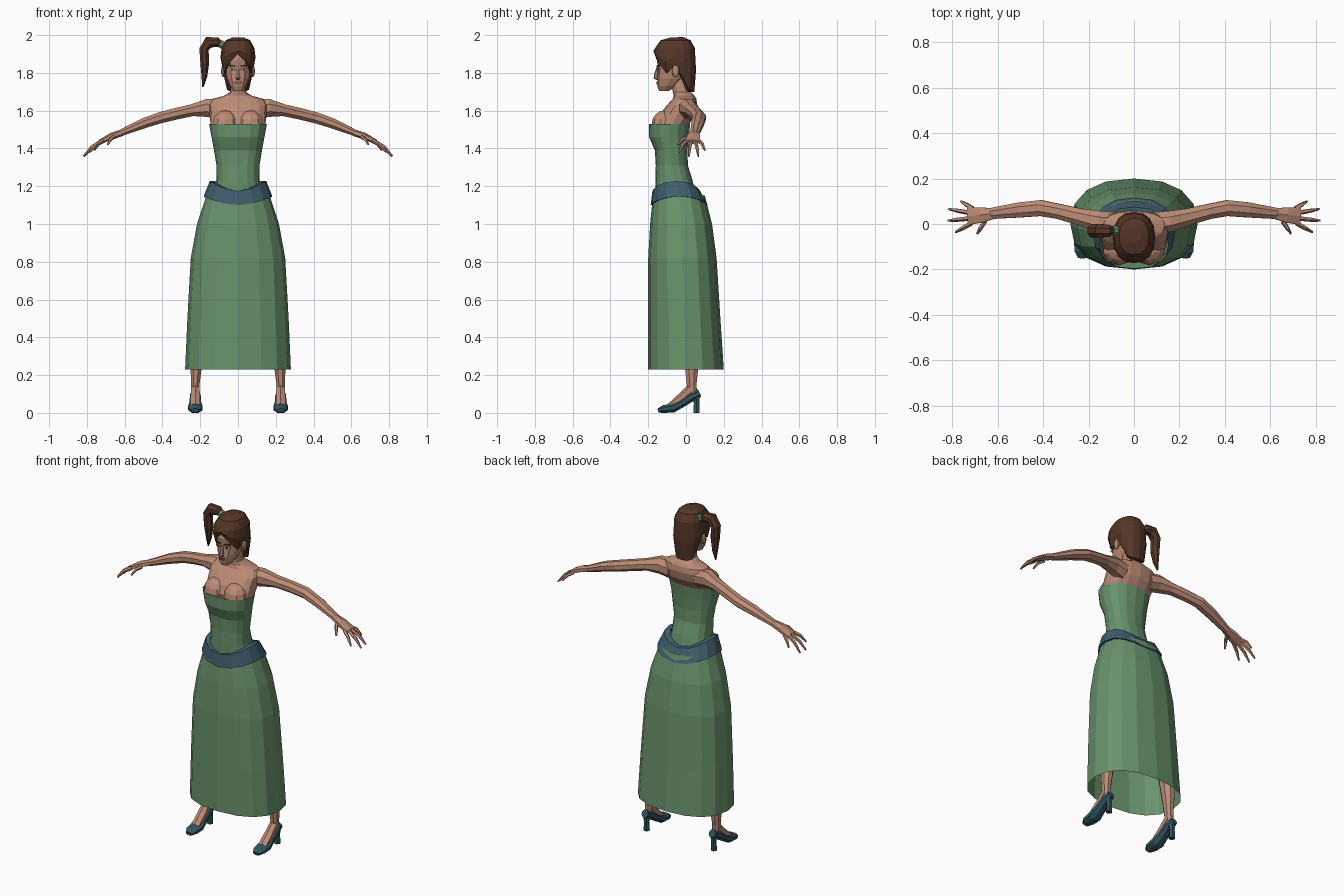
import bpy, bmesh, math
from mathutils import Vector, Matrix

cube = bpy.data.objects.get("Cube")
if cube:
    bpy.data.objects.remove(cube)


def material(name, rgb):
    m = bpy.data.materials.new(name)
    m.use_nodes = True
    m.diffuse_color = (*rgb, 1)
    m.node_tree.nodes["Principled BSDF"].inputs["Base Color"].default_value = (*rgb, 1)
    return m


SKIN = material("skin", (.5, .26, .18))
GREEN = material("dress_green", (.14, .29, .15))
BELT = material("belt_blue", (.05, .11, .15))
HAIR = material("hair_brown", (.09, .037, .02))
SHOE = material("shoe_teal", (.03, .095, .12))
WHITE = material("eye_white", (.6, .55, .5))
DARK = material("eye_dark", (.03, .02, .015))
LIPS = material("lip_rose", (.28, .09, .07))


def finish(name, bm, mat):
    bmesh.ops.recalc_face_normals(bm, faces=bm.faces[:])
    me = bpy.data.meshes.new(name)
    bm.to_mesh(me)
    bm.free()
    me.materials.append(mat)
    ob = bpy.data.objects.new(name, me)
    bpy.context.collection.objects.link(ob)
    return ob


def loft(name, rings, mat, caps=(True, True), closed=False):
    """Skin a surface over a list of equal point rings."""
    bm = bmesh.new()
    vs = [[bm.verts.new(p) for p in r] for r in rings]
    n = len(vs[0])
    pairs = list(zip(vs, vs[1:])) + ([(vs[-1], vs[0])] if closed else [])
    for a, b in pairs:
        for i in range(n):
            j = (i + 1) % n
            bm.faces.new((a[i], a[j], b[j], b[i]))
    for cap, r in zip(caps, (vs[0], vs[-1])):
        if cap and not closed:
            bm.faces.new(r)
    return finish(name, bm, mat)


def spow(v, p):
    return math.copysign(abs(v) ** p, v)


def ring(z, rx, front, back, n=16, p=.85):
    """Rounded horizontal ring starting at the front; z may be a rule of the angle."""
    pts = []
    for i in range(n):
        a = math.tau * i / n
        y = (front + back) / 2 - (back - front) / 2 * spow(math.cos(a), p)
        pts.append((rx * spow(math.sin(a), p), y, z(a) if callable(z) else z))
    return pts


def tube(name, pts, mat, n=6, wide=(0, 1, 0), side=1):
    """Tube through (x, y, z, half width, half height) points."""
    cs = [Vector((p[0] * side, p[1], p[2])) for p in pts]
    w = Vector(wide)
    rings = []
    for k, p in enumerate(pts):
        t = cs[min(k + 1, len(cs) - 1)] - cs[max(k - 1, 0)]
        u = (w - t * (w.dot(t) / t.length_squared)).normalized()
        v = t.cross(u).normalized()
        rings.append([cs[k] + u * p[3] * math.cos(a) + v * p[4] * math.sin(a)
                      for a in (math.tau * (i + .5) / n for i in range(n))])
    return loft(name, rings, mat)


def plate(name, loc, size, mat, turn=0, tilt=0):
    bm = bmesh.new()
    m = (Matrix.Translation(loc) @ Matrix.Rotation(turn, 4, "Z")
         @ Matrix.Rotation(tilt, 4, "Y") @ Matrix.Diagonal((*size, 1)))
    bmesh.ops.create_cube(bm, size=1, matrix=m)
    return finish(name, bm, mat)


def ball(name, loc, size, mat):
    bm = bmesh.new()
    bmesh.ops.create_uvsphere(bm, u_segments=10, v_segments=8, radius=1,
                              matrix=Matrix.Translation(loc) @ Matrix.Diagonal((*size, 1)))
    return finish(name, bm, mat)


# Dress: open skirt, belt band and bodice
loft("skirt", [ring(*r) for r in (
    (.23, .28, -.2, .2), (.5, .268, -.2, .182), (.82, .25, -.2, .162),
    (1.0, .217, -.19, .138), (1.15, .168, -.175, .1))], GREEN, (False, False))


def belt_top(a):
    return 1.175 + .052 * abs(math.sin(a)) ** 1.5


def belt_bottom(a):
    return 1.1 + .045 * abs(math.sin(a)) ** 1.5


loft("belt", [ring(belt_bottom, .15, -.16, .085), ring(belt_bottom, .182, -.187, .116),
              ring(belt_top, .15, -.178, .075), ring(belt_top, .12, -.15, .045)],
     BELT, closed=True)
loft("bodice", [ring(*r) for r in (
    (1.12, .14, -.16, .06), (1.23, .115, -.162, .035), (1.31, .114, -.16, .01),
    (1.39, .127, -.165, .008), (1.46, .14, -.195, .014), (1.53, .153, -.197, .022))],
    GREEN, (False, False))

# Upper body and neck
loft("torso", [ring(*r) for r in (
    (1.49, .13, -.15, .01), (1.53, .146, -.16, .018), (1.58, .15, -.14, .05),
    (1.63, .155, -.1, .06), (1.662, .135, -.07, .055), (1.68, .07, -.066, .045),
    (1.7, .042, -.07, .022), (1.77, .04, -.08, .01))], SKIN)

# Head
loft("head", [ring(*r, n=12, p=.85) for r in (
    (1.705, .024, -.143, -.09), (1.73, .043, -.152, -.05), (1.77, .06, -.152, -.01),
    (1.82, .07, -.148, .02), (1.87, .075, -.155, .03), (1.93, .07, -.135, .03),
    (1.965, .04, -.1, 0))], SKIN)
tube("nose", [(0, -.146, 1.84, .007, .006), (0, -.158, 1.795, .01, .01),
              (0, -.16, 1.775, .014, .012), (0, -.15, 1.765, .008, .006)],
     SKIN, 6, (1, 0, 0))
plate("upper_lip", (0, -.153, 1.75), (.036, .008, .007), LIPS)
plate("lower_lip", (0, -.153, 1.742), (.026, .008, .007), LIPS)

# Hair cap with a hem that rises over the face and ears and falls at the nape
HEM = (1.9, 1.87, 1.84, 1.8, 1.835, 1.775, 1.71, 1.7, 1.7)


def hem(a):
    k = round(a / math.tau * 16)
    return HEM[min(k, 16 - k)]


def hair_mid(a):
    return (hem(a) + 1.93) / 2


loft("hair", [ring(1.988, .03, -.08, -.01), ring(1.972, .065, -.135, .025),
              ring(1.93, .087, -.165, .047), ring(hair_mid, .093, -.172, .053),
              ring(hem, .078, -.163, .044), ring(hem, .06, -.14, .02)],
     HAIR, (True, False))
# Side ponytail and its tie
tube("ponytail", [(-.085, -.03, 1.95, .015, .015), (-.11, -.03, 1.963, .028, .027),
                  (-.155, -.03, 1.962, .033, .034), (-.18, -.03, 1.925, .033, .027),
                  (-.176, -.03, 1.85, .03, .025), (-.178, -.025, 1.78, .02, .016),
                  (-.186, -.02, 1.725, .004, .004)], HAIR, 8)
tube("hair_tie", [(-.075, -.03, 1.945, .022, .022), (-.095, -.03, 1.955, .022, .022)], GREEN, 8)

for s, label in ((1, "left"), (-1, "right")):
    # Face details
    plate(label + "_eye", (s * .032, -.144, 1.818), (.03, .008, .012), WHITE, s * .3)
    plate(label + "_iris", (s * .031, -.146, 1.818), (.011, .008, .012), DARK, s * .3)
    plate(label + "_eyebrow", (s * .034, -.147, 1.838), (.038, .008, .006), HAIR, s * .3, s * -.15)
    ball(label + "_ear", (s * .078, -.055, 1.81), (.012, .02, .032), SKIN)
    ball(label + "_breast", (s * .066, -.112, 1.527), (.072, .07, .075), SKIN)

    # Arm, palm and fingers
    tube(label + "_arm", [
        (.09, .005, 1.605, .05, .055), (.16, .012, 1.615, .05, .052),
        (.24, .032, 1.603, .04, .034), (.33, .055, 1.583, .036, .033),
        (.41, .07, 1.563, .038, .032), (.5, .062, 1.533, .036, .029),
        (.63, .046, 1.478, .026, .018)], SKIN, 8, side=s)
    tube(label + "_palm", [
        (.62, .046, 1.482, .027, .018), (.67, .04, 1.465, .038, .018),
        (.73, .035, 1.435, .045, .012)], SKIN, 6, side=s)
    for finger, root, tip in (
            ("little", (.71, .068, 1.44), (.762, .1, 1.39)),
            ("ring", (.725, .05, 1.437), (.815, .066, 1.358)),
            ("middle", (.725, .025, 1.437), (.818, .015, 1.358)),
            ("index", (.715, .003, 1.44), (.785, -.036, 1.38)),
            ("thumb", (.655, .012, 1.46), (.69, -.042, 1.42))):
        a, b = Vector(root), Vector(tip)
        mid = a.lerp(b, .55) + Vector((0, 0, .012))
        tube(f"{label}_{finger}_finger", [(*a, .011, .011), (*mid, .01, .01), (*b, .005, .005)],
             SKIN, 5, (0, 1, 0) if finger != "thumb" else (1, 0, 0), s)

    # Leg and instep
    tube(label + "_leg", [
        (.226, .035, .09, .026, .022), (.226, .03, .15, .028, .024),
        (.222, .03, .24, .038, .032), (.212, .03, .38, .052, .046),
        (.195, -.005, .56, .05, .048), (.155, -.02, .85, .075, .07),
        (.09, -.04, 1.1, .085, .075)], SKIN, 8, side=s)
    tube(label + "_foot", [
        (.226, .03, .13, .026, .028), (.226, -.02, .085, .028, .024),
        (.226, -.085, .036, .03, .016)], SKIN, 6, (1, 0, 0), s)

    # High-heeled shoe
    tube(label + "_shoe", [
        (.226, -.148, .012, .022, .012), (.226, -.12, .02, .038, .022),
        (.226, -.07, .026, .042, .027), (.226, -.02, .052, .033, .024),
        (.226, .03, .086, .031, .027), (.226, .072, .106, .022, .024)],
        SHOE, 8, (1, 0, 0), s)
    tube(label + "_shoe_heel", [
        (.226, .053, .1, .021, .026), (.226, .056, .05, .017, .015),
        (.226, .055, 0, .019, .019)], SHOE, 6, (0, 1, 0), s)
